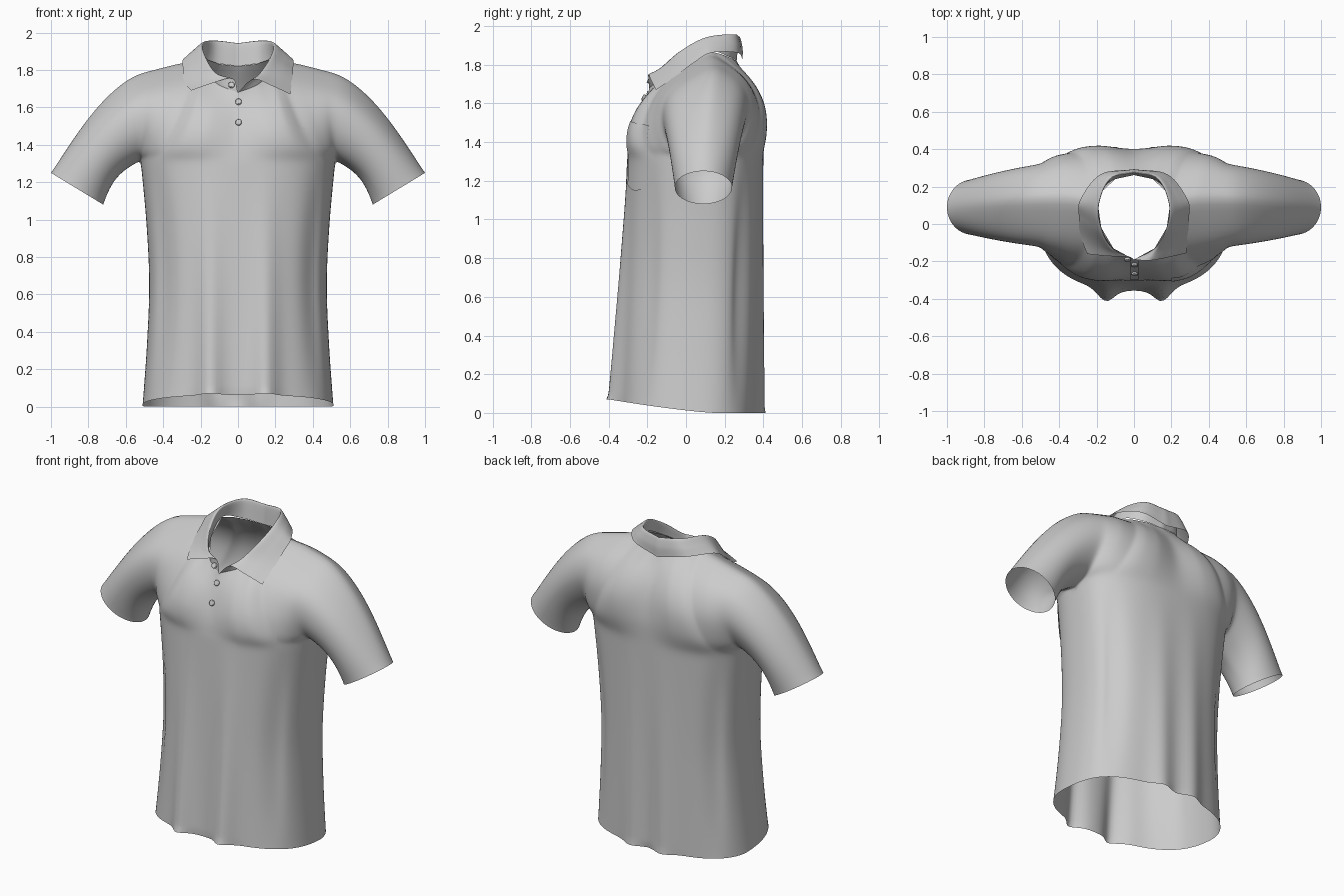
import bpy, bmesh, math
from mathutils import Vector as V
from mathutils.bvhtree import BVHTree

if "Cube" in bpy.data.objects:
    bpy.data.objects.remove(bpy.data.objects["Cube"])


def poly(pts, t):
    """Piecewise linear point on a list of keys, t in 0..1."""
    s = min(max(t, 0), 1) * (len(pts) - 1)
    i = min(int(s), len(pts) - 2)
    return V(pts[i]).lerp(V(pts[i + 1]), s - i)


def spline(pts, t):
    """Catmull-Rom point on a list of keys, t in 0..1."""
    s = min(max(t, 0), 1) * (len(pts) - 1)
    i = min(int(s), len(pts) - 2)
    f = s - i
    b, c = V(pts[i]), V(pts[i + 1])
    a = V(pts[i - 1]) if i > 0 else 2 * b - c
    d = V(pts[i + 2]) if i + 2 < len(pts) else 2 * c - b
    return 0.5 * (2 * b + (c - a) * f + (2 * a - 5 * b + 4 * c - d) * f * f
                  + (3 * b - a - 3 * c + d) * f ** 3)


def grid(bm, fn, nu, nv, s=1):
    """Add a quad sheet from fn(u, v), flipped in x when s is -1."""
    rows = []
    for j in range(nv + 1):
        row = []
        for i in range(nu + 1):
            p = fn(i / nu, j / nv)
            row.append(bm.verts.new((p.x * s, p.y, p.z)))
        rows.append(row)
    for j in range(nv):
        for i in range(nu):
            bm.faces.new((rows[j][i], rows[j][i + 1], rows[j + 1][i + 1], rows[j + 1][i]))


def finish(bm, name, smooth=0):
    bmesh.ops.remove_doubles(bm, verts=bm.verts, dist=0.0005)
    for _ in range(smooth):
        inner = [v for v in bm.verts if not v.is_boundary]
        bmesh.ops.smooth_vert(bm, verts=inner, factor=0.5, use_axis_x=True,
                              use_axis_y=True, use_axis_z=True)
    bmesh.ops.recalc_face_normals(bm, faces=bm.faces)
    for f in bm.faces:
        f.smooth = True
    me = bpy.data.meshes.new(name)
    bm.to_mesh(me)
    ob = bpy.data.objects.new(name, me)
    bpy.context.collection.objects.link(ob)
    return ob


def bump(x, c, w):
    return math.exp(-((x - c) / w) ** 2)


# Pattern curves of one half: armholes, shoulder with neckline, centre lines
PIT = 1.31
ARM = {-1: [(.52, .1, PIT), (.52, -.05, 1.36), (.505, -.12, 1.5), (.5, -.08, 1.66), (.5, .14, 1.8)],
       1: [(.52, .1, PIT), (.525, .24, 1.38), (.5, .32, 1.55), (.49, .285, 1.7), (.5, .14, 1.8)]}
SEAM = [(0, -.19, 1.68), (.11, -.13, 1.725), (.175, -.02, 1.8), (.195, .12, 1.87),
        (.13, .225, 1.84), (0, .262, 1.82)]
SHOULDER = [(.5, .14, 1.8), (.34, .14, 1.842), (.195, .12, 1.87)]
TOP = {-1: SHOULDER + SEAM[2::-1], 1: SHOULDER + [(.165, .18, 1.855), (.1, .24, 1.832), SEAM[5]]}
MID = {-1: [(0, -.305, PIT), (0, -.285, 1.42), (0, -.25, 1.53), SEAM[0]],
       1: [(0, .4, PIT), (0, .395, 1.48), (0, .355, 1.65), SEAM[5]]}
WIDTH = [(.51, 0, 0), (.487, 0, 0), (.475, 0, 0), (.49, 0, 0), (.52, 0, 0)]


def lower(side):
    def fn(u, t):
        a = u * math.pi / 2
        cx = max(math.cos(a), 0) ** .8 if u < 1 else 0
        sy = math.sin(a) ** .8
        x = spline(WIDTH, t).x * cx
        yc = .05 + .05 * t
        ye = -.355 + .05 * t if side < 0 else .375 + .025 * t
        y = yc + (ye - yc) * sy
        k = (1 - t) ** 1.1
        # hanging folds, plus a shallow tuck along the side
        y += side * sy * (.066 * k * bump(x, .15, .06) if side < 0 else .04 * k * bump(x, .11, .07))
        y -= side * .025 * math.sin(math.pi * t) * bump(u, .42, .1)
        zh = .07 * min(max((.15 - y) / .55, 0), 1) ** 1.3
        return V((x, y, zh + (PIT - zh) * t))
    return fn


def upper(side):
    low = lower(side)

    def fn(u, v):
        b, t = low(u, 1), poly(TOP[side], u)
        l, r = spline(ARM[side], v), spline(MID[side], v)
        b0, b1, t0, t1 = low(0, 1), low(1, 1), poly(TOP[side], 0), poly(TOP[side], 1)
        p = b * (1 - v) + t * v + l * (1 - u) + r * u
        p -= (b0 * (1 - u) + b1 * u) * (1 - v) + (t0 * (1 - u) + t1 * u) * v
        p.y += side * .03 * math.sin(math.pi * u) * math.sin(math.pi * v)
        return p
    return fn


def sleeve(side):
    def fn(t, v):
        a = spline(ARM[side], v)
        c = math.cos(math.pi * v)
        cuff = V((.86 - c * .14, .09 + side * .148 * math.sin(math.pi * v), 1.165 - c * .085))
        up = (1 - c) / 2
        k = (.055 * up * math.sin(math.pi * t ** .7) + .035 * (1 - up) * math.sin(math.pi * t)) * .75
        return a.lerp(cuff, t) + V((k, 0, k))
    return fn


# Shirt body with both sleeves, one continuous sheet
bm = bmesh.new()
for s in (1, -1):
    for side in (-1, 1):
        grid(bm, lower(side), 40, 50, s)
        grid(bm, upper(side), 40, 28, s)
        grid(bm, sleeve(side), 24, 28, s)
body = finish(bm, "shirt_body", 5)
tree = BVHTree.FromBMesh(bm)


def drape(x, z, off):
    hit = tree.ray_cast(V((x, -2, z)), V((0, 1, 0)))
    return hit[0] + V((0, -off, 0)), hit[1]


# Folded collar: stand, fold line and flap on each side
FOLD = [(.12, -.13, 1.785), (.175, -.03, 1.87), (.19, .1, 1.94), (.13, .24, 1.955), (0, .275, 1.942)]
EDGE = [(.288, -.06, 1.735), (.295, .04, 1.81), (.287, .13, 1.862), (.18, .265, 1.862), (0, .293, 1.825)]
bm = bmesh.new()
for s, front, tip in ((1, (.08, -.195, 1.75), (.28, -.155, 1.67)),
                      (-1, (.03, -.175, 1.755), (.25, -.16, 1.69))):
    def collar(u, v):
        a, b, c = spline(SEAM, u), spline([front] + FOLD, u), spline([tip] + EDGE, u)
        m = b.lerp(c, .5) + V((0, -.004 + .012 * u, .006))
        return spline([a, b, m, c], v)
    grid(bm, collar, 40, 18, s)
finish(bm, "collar")


# Front placket and chest pocket, draped on the body
bm = bmesh.new()
grid(bm, lambda u, v: drape(-.022 + .05 * u, 1.4 + .265 * v, .005)[0], 4, 20)
finish(bm, "placket")


def pocket(u, v):
    x = .2 + .212 * u
    lo = 1.18 - .025 * math.sin(math.pi * u) - .01 * u
    return drape(x, lo + (1.51 - .025 * u - lo) * v, .006)[0]


bm = bmesh.new()
grid(bm, pocket, 14, 20)
finish(bm, "chest_pocket")

# Buttons
for x, z in ((-.035, 1.72), (.003, 1.63), (.003, 1.52)):
    p, n = drape(x, min(z, 1.64), .01)
    if n.y > 0:
        n = -n
    if z > 1.7:
        p = V((x, -.19, z))
    bpy.ops.mesh.primitive_cylinder_add(vertices=24, radius=.017, depth=.014, location=p)
    ob = bpy.context.object
    ob.name = "button"
    ob.rotation_euler = n.to_track_quat('Z', 'Y').to_euler()
    bev = ob.modifiers.new("round", 'BEVEL')
    bev.width, bev.segments = .004, 2
    bpy.ops.object.shade_smooth_by_angle()
